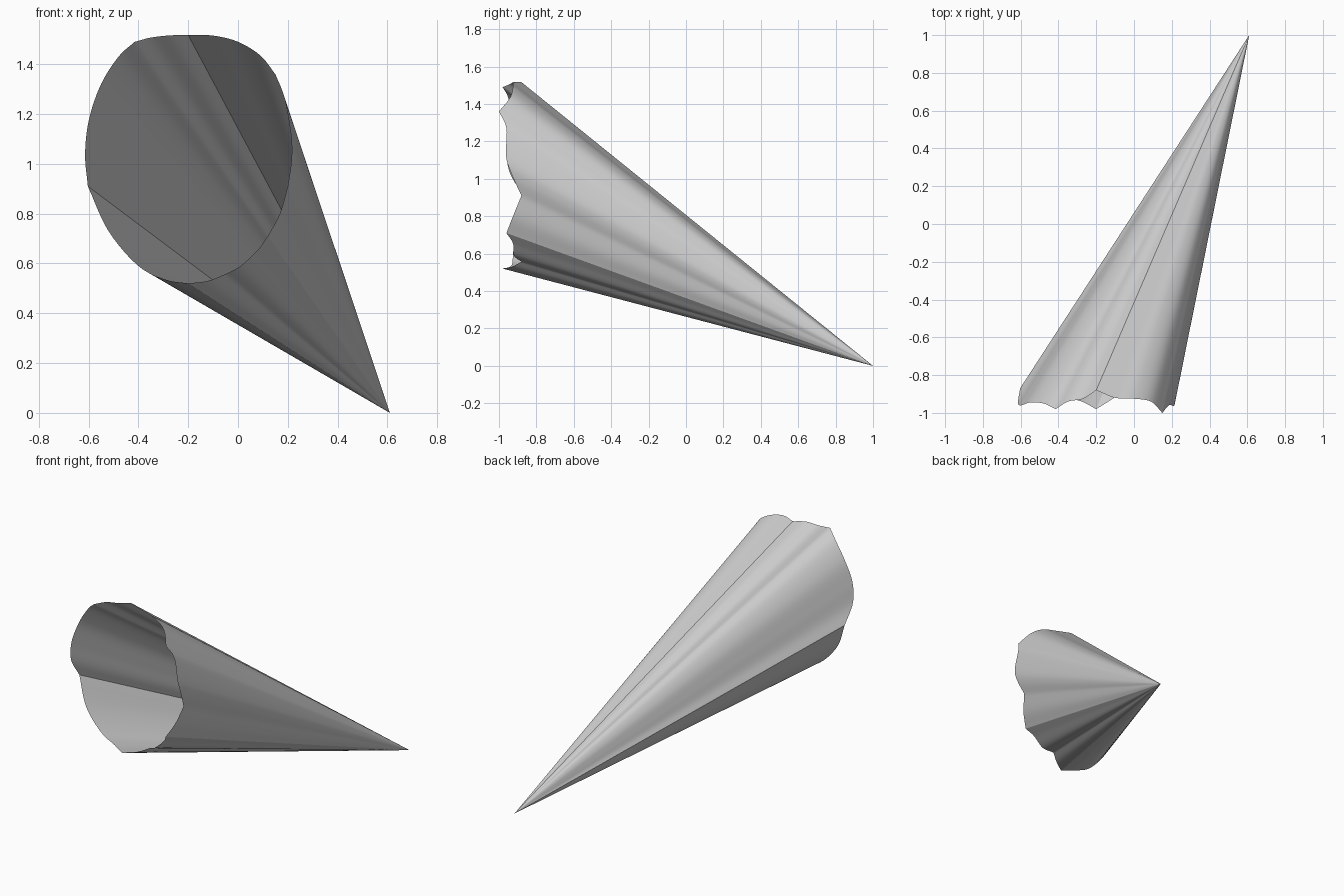
import bpy, bmesh, math
from mathutils import Vector

if "Cube" in bpy.data.objects:
    bpy.data.objects.remove(bpy.data.objects["Cube"], do_unlink=True)

# Single grey paper material
grey = bpy.data.materials.new("light grey")
grey.use_nodes = True
colour = (0.6, 0.6, 0.6, 1)
grey.diffuse_color = colour
grey.node_tree.nodes["Principled BSDF"].inputs["Base Color"].default_value = colour

TIP = Vector((0.61, 1.0, 0.0))

# Wavy rim as smooth stretches that meet at sharp corners, clockwise from the top
STRETCHES = [
    [(-0.2, -0.88, 1.517), (-0.1, -0.92, 1.515), (0.0, -0.925, 1.49),
     (0.09, -0.94, 1.435), (0.15, -1.0, 1.36)],
    [(0.15, -1.0, 1.36), (0.185, -0.96, 1.27), (0.212, -0.962, 1.12),
     (0.215, -0.93, 1.02), (0.2, -0.88, 0.91)],
    [(0.2, -0.88, 0.91), (0.168, -0.925, 0.80), (0.12, -0.96, 0.71)],
    [(0.12, -0.96, 0.71), (0.08, -0.925, 0.655), (0.01, -0.92, 0.59),
     (-0.05, -0.88, 0.557)],
    [(-0.05, -0.88, 0.557), (-0.12, -0.93, 0.53), (-0.2, -0.98, 0.52)],
    [(-0.2, -0.98, 0.52), (-0.29, -0.935, 0.535), (-0.4, -0.925, 0.59),
     (-0.52, -0.915, 0.73), (-0.603, -0.87, 0.91)],
    [(-0.603, -0.87, 0.91), (-0.614, -0.945, 1.04), (-0.598, -0.96, 1.18),
     (-0.55, -0.945, 1.32), (-0.48, -0.95, 1.43), (-0.415, -0.98, 1.49)],
    [(-0.415, -0.98, 1.49), (-0.35, -0.94, 1.507), (-0.27, -0.925, 1.516),
     (-0.2, -0.88, 1.517)],
]


def smooth_path(points, steps=6):
    """Curve through the points, leaving out the last one."""
    p = [Vector(q) for q in points]
    p = [2 * p[0] - p[1]] + p + [2 * p[-1] - p[-2]]
    out = []
    for a, b, c, d in zip(p, p[1:], p[2:], p[3:]):
        for k in range(steps):
            t = k / steps
            out.append(0.5 * (2 * b + (c - a) * t + (2 * a - 5 * b + 4 * c - d) * t**2
                              + (3 * b - a - 3 * c + d) * t**3))
    return out


rim = [v for s in STRETCHES for v in smooth_path(s)]
n = len(rim)

# Thin open cone: straight rulings from the rim to the tip
bm = bmesh.new()
rings = [[bm.verts.new(TIP.lerp(v, f)) for v in rim] for f in (1, 0.6, 0.25, 0.06, 0.01)]
tip = bm.verts.new(TIP)
for outer, inner in zip(rings, rings[1:]):
    for i in range(n):
        j = (i + 1) % n
        bm.faces.new((outer[i], outer[j], inner[j], inner[i]))
for i in range(n):
    bm.faces.new((rings[-1][i], rings[-1][(i + 1) % n], tip))

mesh = bpy.data.meshes.new("paper_cone")
bm.to_mesh(mesh)
bm.free()
mesh.materials.append(grey)
cone = bpy.data.objects.new("paper_cone", mesh)
bpy.context.collection.objects.link(cone)

# Smooth sides with crisp folds
bpy.ops.object.select_all(action="DESELECT")
cone.select_set(True)
bpy.context.view_layer.objects.active = cone
bpy.ops.object.shade_smooth_by_angle(angle=math.radians(25))
